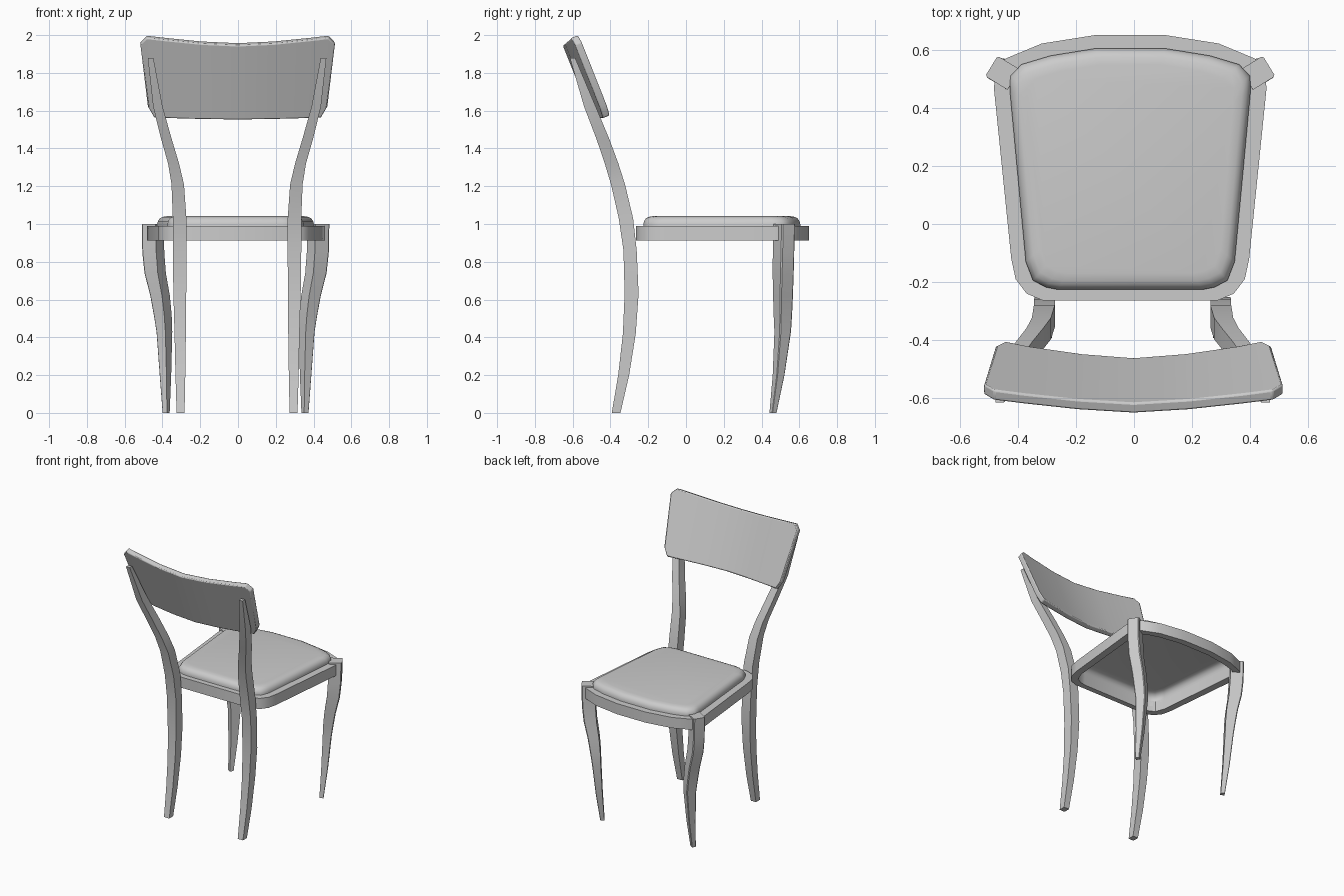
import bpy, bmesh
from math import radians, sin, cos
from mathutils import Vector

if "Cube" in bpy.data.objects:
    bpy.data.objects.remove(bpy.data.objects["Cube"])

CX = -0.013  # seat and front legs sit slightly off centre


def finish(bm, name, angle=35, bevel=0):
    bmesh.ops.recalc_face_normals(bm, faces=bm.faces)
    me = bpy.data.meshes.new(name)
    bm.to_mesh(me)
    bm.free()
    ob = bpy.data.objects.new(name, me)
    bpy.context.collection.objects.link(ob)
    if bevel:
        m = ob.modifiers.new("bevel", 'BEVEL')
        m.width = bevel
        m.segments = 2
        m.limit_method = 'ANGLE'
        m.angle_limit = radians(40)
    bpy.ops.object.select_all(action='DESELECT')
    bpy.context.view_layer.objects.active = ob
    ob.select_set(True)
    bpy.ops.object.shade_smooth_by_angle(angle=radians(angle))
    return ob


def loft(rings, name, caps=(True, True), loop=False, **kw):
    """Skin a list of equal-length point rings."""
    bm = bmesh.new()
    vs = [[bm.verts.new(p) for p in r] for r in rings]
    n = len(vs[0])
    pairs = list(zip(vs, vs[1:])) + ([(vs[-1], vs[0])] if loop else [])
    for a, b in pairs:
        for i in range(n):
            j = (i + 1) % n
            bm.faces.new((a[i], a[j], b[j], b[i]))
    if caps[0]:
        bm.faces.new(vs[0])
    if caps[1]:
        bm.faces.new(vs[-1])
    return finish(bm, name, **kw)


def mirrored(half):
    return half + [(-x, y) for x, y in reversed(half)]


# seat outlines (right half, front rail to back)
outer = mirrored([(.115, .652), (.305, .622), (.43, .57), (.462, .52), (.47, .47),
                  (.41, -.12), (.395, -.19), (.357, -.24), (.30, -.264)])
inner = mirrored([(.12, .605), (.275, .58), (.375, .55), (.413, .51), (.415, .46),
                  (.36, -.13), (.335, -.195), (.29, -.218), (.25, -.226)])


def at(outline, z, inset=0):
    k = 1 - inset / .41
    return [(x * k + CX, (y - .19) * k + .19, z) for x, y in outline]


# seat frame ring
loft([at(outer, .912), at(outer, .99), at(inner, .99), at(inner, .912)],
     "seat_frame", caps=(False, False), loop=True)

# domed seat pad, open underneath
loft([at(inner, .95), at(inner, 1.0), at(inner, 1.015, .004), at(inner, 1.03, .014),
      at(inner, 1.038, .03), at(inner, 1.042, .055)],
     "seat_pad", caps=(False, True), angle=50)

# front legs: z, centre x, centre y, half depth, half width (section turned outward)
front = [(0, .368, .461, .014, .014), (.2, .372, .491, .022, .024),
         (.43, .378, .513, .029, .035), (.52, .387, .514, .034, .038),
         (.62, .401, .515, .038, .040), (.74, .427, .516, .043, .041),
         (.85, .437, .518, .045, .041), (1.0, .440, .521, .045, .041)]
# back legs: z, centre x, centre y, half width, half depth
back = [(0, .299, -.370, .021, .023), (.2, .300, -.330, .026, .029),
        (.42, .301, -.300, .030, .034), (.63, .303, -.288, .034, .037),
        (.86, .304, -.296, .036, .035), (1.03, .304, -.318, .036, .038),
        (1.21, .314, -.360, .033, .037), (1.32, .336, -.394, .029, .036),
        (1.45, .374, -.440, .028, .034), (1.62, .419, -.508, .025, .031),
        (1.88, .458, -.601, .015, .014)]
for side, s in (("left", -1), ("right", 1)):
    n, t = Vector((.853, .522)), Vector((-.522, .853))
    rings = []
    for z, x, y, d, w in front:
        ring = [Vector((x, y)) + n * d * a + t * w * b
                for a, b in ((1, -.85), (1, .85), (.85, 1), (-1, 1), (-1, -1), (.85, -1))]
        rings.append([(s * p.x + CX, p.y, z) for p in ring])
    loft(rings, "front_leg_" + side)

    rings = [[(s * (x + w * a) - .005, y + d * b, z)
              for a, b in ((1, -1), (1, 1), (-1, 1), (-1, -1))]
             for z, x, y, w, d in back]
    loft(rings, "back_leg_" + side)

# curved, tilted backrest: bottom x, bottom v, top x, top v, bend
cols = [(0, 0, 0, .425, 0), (.18, -.003, .19, .429, .014), (.36, -.008, .38, .439, .04),
        (.44, -.012, .48, .445, .056), (.475, .05, .515, .405, .062)]
cols = [(-a, b, -c, d, e) for a, b, c, d, e in reversed(cols[1:])] + cols
tilt = radians(21.7)
up, nrm = Vector((0, -sin(tilt), cos(tilt))), Vector((0, cos(tilt), sin(tilt)))
base = Vector((-.002, -.46, 1.565))


def plate(x, v, w):
    return base + Vector((x, 0, 0)) + up * v + nrm * w


loft([[plate(a, b, e), plate(c, d, e), plate(c, d, e - .038), plate(a, b, e - .038)]
      for a, b, c, d, e in cols], "backrest", bevel=.007)
